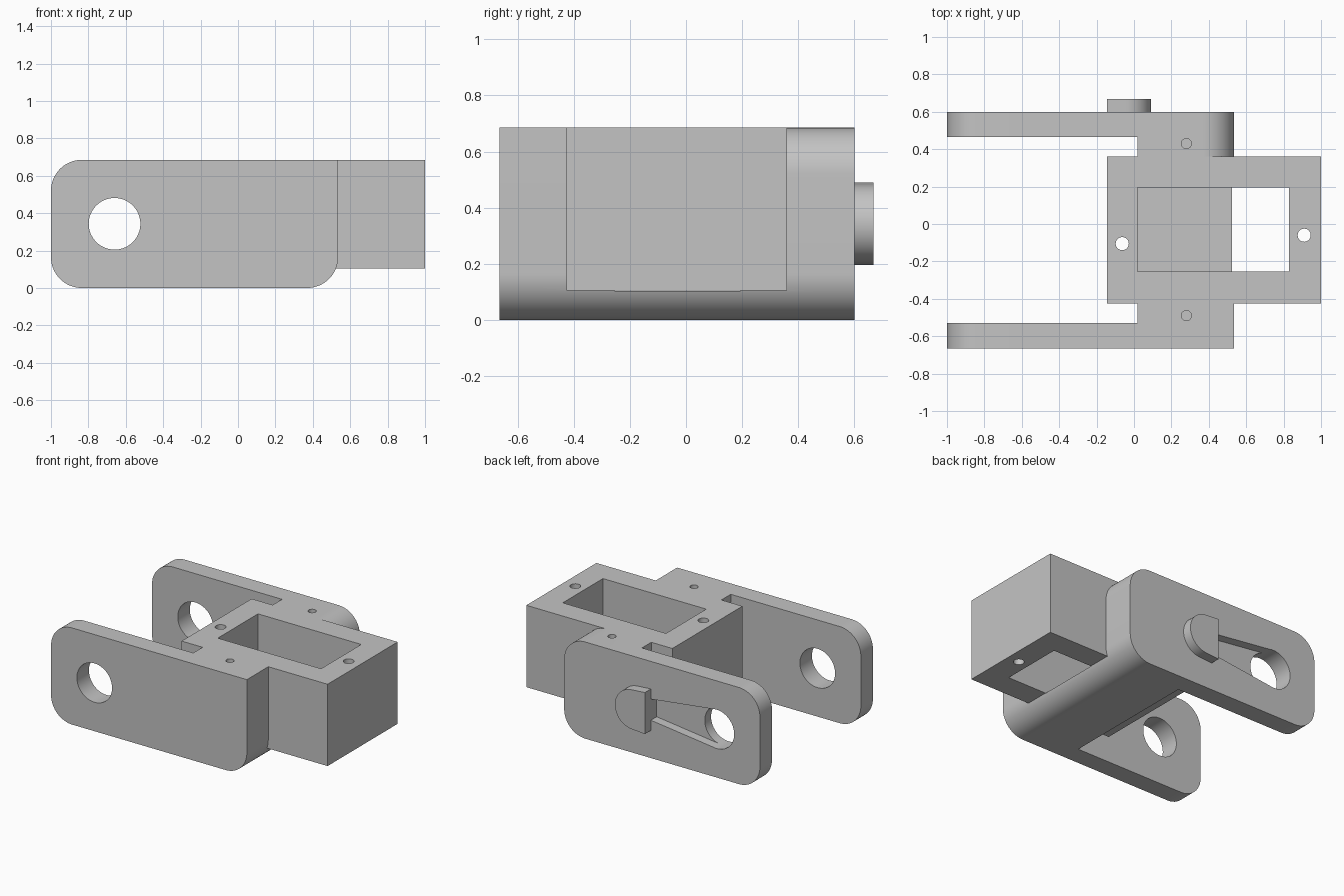
import bpy, bmesh, math
from mathutils import Vector

cube = bpy.data.objects.get("Cube")
if cube:
    bpy.data.objects.remove(cube, do_unlink=True)

# Single grey material
GREY = (0.55, 0.55, 0.55, 1)
grey = bpy.data.materials.new("plain grey")
grey.use_nodes = True
grey.diffuse_color = GREY
grey.node_tree.nodes["Principled BSDF"].inputs["Base Color"].default_value = GREY

TOP, MID, R = 0.685, 0.343, 0.165
X_END, X_HUB = 0.535, 0.02
BOX_BOTTOM = 0.105


def arc(cx, cz, r, start, end, steps):
    angles = [math.radians(start + (end - start) * i / steps) for i in range(steps + 1)]
    return [(cx + r * math.cos(a), cz + r * math.sin(a)) for a in angles]


def rounded(x0, x1, corners):
    """Plate outline; corners flags which of BL, BR, TR, TL are rounded."""
    spots = [(x0, 0, 1, 1, 180), (x1, 0, -1, 1, 270), (x1, TOP, -1, -1, 0), (x0, TOP, 1, -1, 90)]
    pts = []
    for (x, z, sx, sz, a), on in zip(spots, corners):
        pts += arc(x + sx * R, z + sz * R, R, a, a + 90, 16) if on else [(x, z)]
    return pts


def prism(name, outline, low, high, axis="y"):
    """Extrude an (x, z) outline along y, or an (x, y) outline along z."""
    def place(u, v, d):
        return (u, d, v) if axis == "y" else (u, v, d)
    bm = bmesh.new()
    base = bm.faces.new([bm.verts.new(place(u, v, low)) for u, v in outline])
    out = bmesh.ops.extrude_face_region(bm, geom=[base])
    moved = [g for g in out["geom"] if isinstance(g, bmesh.types.BMVert)]
    bmesh.ops.translate(bm, verts=moved, vec=Vector(place(0, 0, high - low)))
    bmesh.ops.recalc_face_normals(bm, faces=bm.faces)
    mesh = bpy.data.meshes.new(name)
    bm.to_mesh(mesh)
    bm.free()
    mesh.materials.append(grey)
    ob = bpy.data.objects.new(name, mesh)
    bpy.context.collection.objects.link(ob)
    return ob


def rect(x0, x1, y0, y1):
    return [(x0, y0), (x1, y0), (x1, y1), (x0, y1)]


def circle(x, y, r, n=48):
    return arc(x, y, r, 0, 360, n)[:-1]


def combine(target, other, operation):
    """Apply a boolean and discard the helper."""
    mod = target.modifiers.new("join", "BOOLEAN")
    mod.operation, mod.solver, mod.object = operation, "EXACT", other
    bpy.context.view_layer.update()
    graph = bpy.context.evaluated_depsgraph_get()
    mesh = bpy.data.meshes.new_from_object(target.evaluated_get(graph))
    target.modifiers.clear()
    target.data = mesh
    bpy.data.objects.remove(other, do_unlink=True)


# Cross hub with rolled lower edge; its front end keeps a square top corner
bracket = prism("bracket", rounded(X_HUB, X_END, (0, 1, 1, 0)), -0.4, 0.6)
solids = [
    prism("hub_front", rounded(X_HUB, X_END, (0, 1, 0, 0)), -0.665, -0.4),
    prism("front_arm", rounded(-1, X_END, (1, 1, 0, 1)), -0.665, -0.53),
    prism("back_arm", rounded(-1, X_END, (1, 1, 1, 1)), 0.465, 0.6),
    prism("box", rect(-0.145, 1, -0.425, 0.36), BOX_BOTTOM, TOP, "z"),
    # D-shaped knob on the back arm, flat towards the pivot hole
    prism("knob", arc(-0.05, MID, 0.14, -90, 90, 24)
          + [(-0.145, MID + 0.147), (-0.145, MID - 0.147)], 0.55, 0.668),
]
for part in solids:
    combine(bracket, part, "UNION")

# Pocket, pivot holes, screw holes and the tapered groove
PX = -0.66
cutters = [
    prism("pocket", rect(X_HUB, 0.83, -0.255, 0.195), BOX_BOTTOM - 0.001, 1, "z"),
    prism("pivot_hole", circle(PX, MID, 0.138, 64), -1, 1),
    prism("groove", [(PX, MID - 0.138), (-0.145, MID - 0.075),
                     (-0.145, MID + 0.075), (PX, MID + 0.138)], 0.535, 0.62),
]
for x, y in ((-0.063, -0.105), (0.91, -0.06)):
    cutters.append(prism("through_hole", circle(x, y, 0.035, 32), -0.1, 1, "z"))
for y in (-0.49, 0.43):
    cutters.append(prism("screw_hole", circle(0.28, y, 0.027, 32), 0.4, 1, "z"))
for part in cutters:
    combine(bracket, part, "DIFFERENCE")

# Smooth the curved walls, keep the edges sharp
bpy.ops.object.select_all(action="DESELECT")
bracket.select_set(True)
bpy.context.view_layer.objects.active = bracket
bpy.ops.object.shade_smooth_by_angle(angle=math.radians(25))
